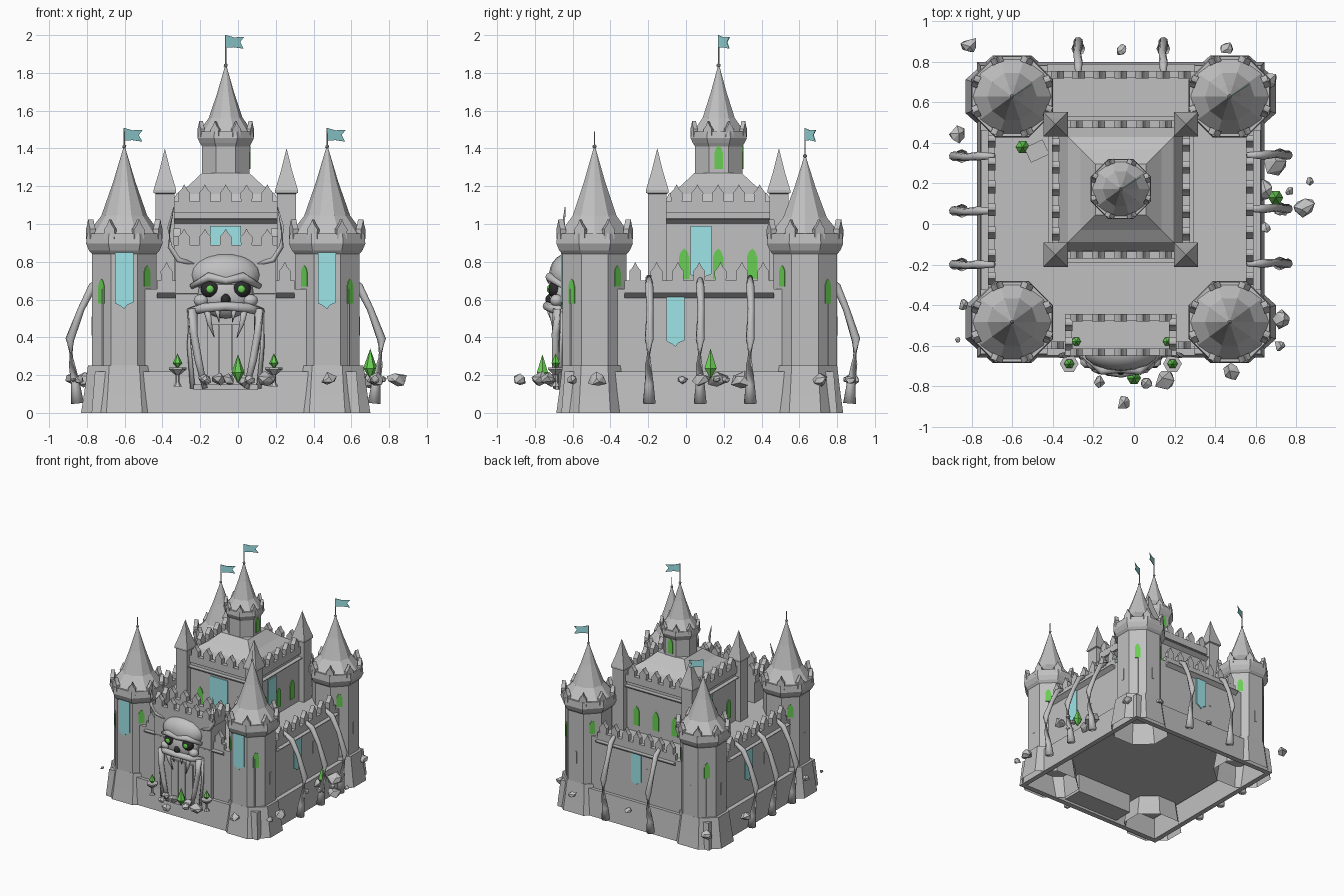
import bpy, bmesh, random
from math import pi, cos, sin, radians
from mathutils import Matrix, Vector

random.seed(4)
if "Cube" in bpy.data.objects:
    bpy.data.objects.remove(bpy.data.objects["Cube"])


def material(name, r, g, b):
    m = bpy.data.materials.new(name)
    m.use_nodes = True
    m.diffuse_color = (r, g, b, 1)
    m.node_tree.nodes["Principled BSDF"].inputs["Base Color"].default_value = (r, g, b, 1)
    return m


STONE = material("grey stone", .53, .53, .53)
CLOTH = material("pale cyan cloth", .35, .8, .82)
GREEN = material("glowing green", .14, .62, .085)
DARK = material("dark hollow", .025, .025, .025)


def finish(name, bm, mat, smooth=False):
    bmesh.ops.remove_doubles(bm, verts=bm.verts, dist=1e-5)
    bmesh.ops.recalc_face_normals(bm, faces=bm.faces)
    for f in bm.faces:
        f.smooth = smooth
    me = bpy.data.meshes.new(name)
    bm.to_mesh(me)
    bm.free()
    me.materials.append(mat)
    bpy.context.collection.objects.link(bpy.data.objects.new(name, me))


def at(x, y, z=0, yaw=0):
    return Matrix.Translation((x, y, z)) @ Matrix.Rotation(radians(yaw), 4, 'Z')


def box(bm, m, lo, hi):
    lo, hi = Vector(lo), Vector(hi)
    scale = Matrix.Diagonal((*(hi - lo), 1))
    bmesh.ops.create_cube(bm, size=1, matrix=m @ Matrix.Translation((lo + hi) / 2) @ scale)


def prism(bm, m, outline, t):
    """Outline in local x/z, extruded by t towards local -y."""
    a = [bm.verts.new(m @ Vector((u, 0, v))) for u, v in outline]
    b = [bm.verts.new(m @ Vector((u, -t, v))) for u, v in outline]
    bm.faces.new(a)
    bm.faces.new(b)
    for i in range(len(a)):
        bm.faces.new((a[i - 1], a[i], b[i], b[i - 1]))


def bridge(bm, rings):
    for a, b in zip(rings, rings[1:]):
        for i in range(len(a)):
            bm.faces.new((a[i - 1], a[i], b[i], b[i - 1]))


def lathe(bm, m, profile, n=8, caps=True):
    """Turned shape with flat sides towards the axes; radii are to the flats."""
    rings = []
    for r, z in profile:
        r = max(r, 1e-4) / cos(pi / n)
        rings.append([bm.verts.new(m @ Vector((r * sin((2 * i + 1) * pi / n),
                      r * cos((2 * i + 1) * pi / n), z))) for i in range(n)])
    bridge(bm, rings)
    if caps:
        bm.faces.new(rings[0])
        bm.faces.new(rings[-1])


def tube(bm, m, path, radii, n=8):
    pts = [m @ Vector(p) for p in path]
    rings = []
    for i, p in enumerate(pts):
        d = pts[min(i + 1, len(pts) - 1)] - pts[max(i - 1, 0)]
        q = d.to_track_quat('Z', 'Y')
        rings.append([bm.verts.new(p + q @ Vector((radii[i] * cos(2 * pi * k / n),
                      radii[i] * sin(2 * pi * k / n), 0))) for k in range(n)])
    bridge(bm, rings)
    bm.faces.new(rings[0])
    bm.faces.new(rings[-1])


def ball(bm, c, size):
    bmesh.ops.create_uvsphere(bm, u_segments=16, v_segments=10, radius=1,
                              matrix=Matrix.Translation(c) @ Matrix.Diagonal((*size, 1)))


def merlon(w, h):
    return [(-w, 0), (w, 0), (w * 1.05, .5 * h), (.45 * w, .72 * h), (0, h), (-.45 * w, .72 * h), (-w * 1.05, .5 * h)]


def window(w, h):
    return [(-w, 0), (w, 0), (w, .7 * h), (.6 * w, .9 * h), (0, h), (-.6 * w, .9 * h), (-w, .7 * h)]


def banner(w, h):
    return [(-w, h), (-w, .03), (-.4 * w, .015), (0, 0), (.3 * w, .02), (w, .035), (w, h)]


def slit(w, h):
    return [(-w, 0), (w, 0), (w, h), (-w, h)]


def ledge(bm, m, half, dist, z):
    """String course with a sloping underside."""
    prism(bm, m @ at(-half, -dist, z, 90), [(.01, -.03), (.01, .006), (-.035, .006), (-.035, 0)], 2 * half)


def battlement(bm, m, half, dist, z, n, h):
    """Low parapet with pointed merlons along one side."""
    box(bm, m, (-half, -dist, z - .06), (half, -dist + .035, z))
    for i in range(n):
        prism(bm, m @ at((2 * (i + .5) / n - 1) * half, -dist + .036, z), merlon(.03, h), .037)


new = bmesh.new
CX, CY = -.065, .07
HX, HY = .655, .685
SIDES = [(0, HY, HX), (90, HX, HY), (180, HY, HX), (270, HX, HY)]
stone_walls, crenels, glass, cloth, slits, bones = new(), new(), new(), new(), new(), new()

# Open plinth and curtain walls
plinth = new()
lathe(plinth, at(CX, CY) @ Matrix.Diagonal((.71, .73, 1, 1)),
      [(.94, .2), (.94, 0), (1.0, 0), (.975, .22), (.9, .22)], 4, False)
finish("plinth", plinth, STONE)
box(stone_walls, at(CX, CY), (-HX, -HY, .18), (HX, HY, .655))
for yaw, d, side in SIDES:
    m = at(CX, CY, 0, yaw)
    half = side - .29
    ledge(stone_walls, m, half, d, .632)
    battlement(crenels, m, half, d, .70, 7, .1)
    if yaw:
        prism(cloth, m @ at(-.125 if yaw != 180 else 0, -d, .35), banner(.048, .27), .008)
        prism(slits, m @ at(.095, -d, .41), slit(.01, .1), .003)
        # Bent limbs clinging to the wall
        reach = .85 if yaw == 180 else 1
        for u in ((-.265, .005, .27) if yaw != 180 else (-.21, .21)):
            tube(bones, m @ at(0, -d) @ Matrix.Diagonal((1, reach, 1, 1)),
                 [(u, -.13, .05), (u, -.14, .15), (u - .005, -.16, .26), (u, -.17, .39),
                  (u + .005, -.11, .55), (u, -.05, .67), (u, .03, .72)],
                 [.034, .024, .016, .024, .018, .022, .013])

# Keep with hipped roof
KX, KY, K = -.065, .17, .325
box(stone_walls, at(KX, KY), (-K, -K, .6), (K, K, 1.08))
for yaw in (0, 90, 180, 270):
    m = at(KX, KY, 0, yaw)
    ledge(stone_walls, m, K - .04, K, 1.026)
    battlement(crenels, m, K - .05, K + .015, 1.12, 5, .09)
    if yaw != 180:
        prism(cloth, m @ at(-.09 if yaw else 0, -K, .7), banner(.055 if yaw else .082, .29), .008)
    for u in ((-.18, 0, .18) if yaw else (-.18, .18)):
        prism(glass, m @ at(u, -K, .71), window(.028, .16), .006)
roof = new()
lathe(roof, at(KX, KY), [(.31, 1.07), (.26, 1.16), (.2, 1.2), (.125, 1.27)], 4)
finish("keep_roof", roof, STONE)

# Keep corner turrets
turrets = new()
for sx in (-1, 1):
    for sy in (-1, 1):
        lathe(turrets, at(KX + .322 * sx, KY + .322 * sy),
              [(.05, .6), (.05, 1.16), (.06, 1.165), (.06, 1.18), (.03, 1.28), (0, 1.4)], 4)
finish("keep_turrets", turrets, STONE)

# Round towers with collar, merlons, spire, pole and flag
towers, spires, flags = new(), new(), new()


def tower(x, y, r, z0, zc, k, apex, pole, flag):
    m = at(x, y)
    top = zc + k
    lathe(towers, m, [(r, z0), (r, zc - .02), (r * 1.1, zc), (r * 1.19, zc + .4 * k),
                      (r * 1.16, top), (r * .9, top)])
    lathe(spires, m, [(1.1 * r, top - .005), (.68 * r, top + .2 * (apex - top)),
                      (.33 * r, top + .58 * (apex - top)), (0, apex)], 10)
    for i in range(8):
        n = m @ at(0, 0, top - .03, 22.5 + 45 * i) @ at(0, -1.04 * r)
        prism(crenels, n, merlon(.13 * r + .006, .03 + .075 * r / .17), .18 * r)
    tube(spires, m, [(0, 0, apex - .03), (0, 0, pole)], [.0045, .003], 6)
    bmesh.ops.create_icosphere(spires, subdivisions=1, radius=.012, matrix=at(x, y, apex - .01))
    if flag:
        prism(flags, at(x, y, pole - .072, 32),
              [(0, .005), (.05, .008), (.11, 0), (.088, .035), (.112, .062), (.05, .06), (0, .072)], .004)


tower(KX, KY + .003, .125, 1.22, 1.43, .06, 1.85, 2.0, True)
for yaw in (90, 180):
    prism(glass, at(KX, KY + .003, 1.29, yaw) @ at(0, -.125), window(.022, .125), .006)
for sx in (-1, 1):
    for sy in (-1, 1):
        back = sy > 0
        x, y, r = CX + .537 * sx, .63 if back else -.484, .17
        tower(x, y, r, .2, .86, .09, 1.37 if back else 1.42, 1.508 if back else 1.49, back)
        lathe(towers, at(x, y) @ Matrix.Diagonal((1.04, .92, 1, 1)),
              [(.22, 0), (.205, .1), (.185, .25), (.165, .25)], 8, False)
        # Corner windows: the outermost is lower than its neighbours
        for yaw in (45, 135, 225, 315):
            ox, oy = sin(radians(yaw)) * sx, -cos(radians(yaw)) * sy
            if ox + oy > -.5:
                low = ox + oy > .5
                prism(glass, at(x, y, .58 if low else .67, yaw) @ at(0, -r), window(.022, .13 if low else .11), .004)
        prism(slits, at(x, y, .41, 90 * sx) @ at(0, -r), slit(.01, .1), .003)
        if back:
            prism(slits, at(x, y, .41, 180) @ at(0, -r), slit(.01, .1), .003)
        else:
            prism(cloth, at(x, y, .55) @ at(0, -r), banner(.048, .3), .008)
finish("towers", towers, STONE)
finish("spires", spires, STONE)
finish("flags", flags, CLOTH)

# Gatehouse
GY = -.545
box(stone_walls, at(CX, GY), (-.265, -.1, .02), (.265, .1, .85))
for yaw, d, half, n in ((0, .105, .275, 5), (180, .1, .275, 5), (90, .275, .095, 2), (270, .275, .095, 2)):
    battlement(crenels, at(CX, GY, 0, yaw), half, d, .89, n, .085)
door = new()
for i in range(3):
    box(door, at(CX, -.645), (-.1 + .068 * i, -.015, .12), (-.036 + .068 * i, .02, .47))
box(door, at(CX, -.66), (-.17, -.03, .12), (.17, .03, .15))
finish("gate_door", door, STONE)

# Skull over the gate
skull, hollow, pupils = new(), new(), new()
ball(skull, (CX, -.63, .73), (.185, .095, .113))
ball(skull, (CX, -.645, .62), (.15, .08, .12))
tube(skull, at(CX, 0), [(-.18, -.65, .67), (-.09, -.722, .72), (0, -.715, .7), (.09, -.722, .72), (.18, -.65, .67)],
     [.015, .024, .02, .024, .015])
tube(skull, at(CX, 0), [(-.19, -.64, .535), (-.12, -.71, .555), (0, -.735, .565), (.12, -.71, .555), (.19, -.64, .535)],
     [.022, .026, .024, .026, .022])
ball(hollow, (CX, -.705, .6), (.028, .04, .034))
for s in (-1, 1):
    m = at(CX, 0) @ Matrix.Diagonal((s, 1, 1, 1))
    ball(hollow, (CX + .083 * s, -.695, .655), (.05, .035, .046))
    ball(pupils, (CX + .083 * s, -.726, .655), (.02, .01, .02))
    ball(skull, (CX + .13 * s, -.685, .595), (.04, .035, .033))
    # Tusks beside the door, fangs and thin horns
    tube(bones, m, [(.175, -.68, .55), (.17, -.69, .42), (.145, -.69, .28), (.11, -.69, .13)], [.026, .022, .02, .014])
    tube(bones, m, [(.19, -.655, .55), (.195, -.66, .36), (.175, -.665, .13)], [.014, .011, .014])
    tube(bones, m, [(.1, -.71, .55), (.085, -.7, .47), (.06, -.69, .4)], [.02, .013, .002])
    tube(bones, m, [(.045, -.725, .55), (.035, -.71, .48)], [.016, .002])
    tube(bones, m, [(.17, -.63, .79), (.25, -.64, .81), (.295, -.65, .88), (.3, -.65, .98), (.275, -.64, 1.09)],
         [.016, .015, .013, .01, .002])
finish("skull", skull, STONE, True)
finish("skull_hollows", hollow, DARK, True)
finish("skull_pupils", pupils, GREEN, True)
finish("bones", bones, STONE, True)

finish("walls", stone_walls, STONE)
finish("battlements", crenels, STONE)
finish("windows", glass, GREEN)
finish("banners", cloth, CLOTH)
finish("arrow_slits", slits, STONE)

# Crystals and their stands
crystals, stands = new(), new()
for x, y, z, r, h in ((-.32, -.69, .235, .022, .08), (.19, -.69, .235, .022, .08), (0, -.76, .16, .03, .15),
                      (.7, .13, .18, .032, .16), (-.55, .38, .66, .03, .1),
                      (-.285, -.58, .85, .02, .05), (.165, -.58, .85, .02, .05)):
    lathe(crystals, at(x, y, z), [(0, 0), (r, .35 * h), (0, h)], 6)
for x in (-.32, .19):
    lathe(stands, at(x, -.69), [(.02, .14), (.01, .16), (.01, .2), (.04, .23), (.04, .24), (.01, .24)], 6)
finish("crystals", crystals, GREEN)
finish("crystal_stands", stands, STONE)

# Scattered rubble
rocks = new()
for x, y, r in ((-.81, .88, .045), (-.06, .86, .028), (.46, .87, .035), (.67, .71, .04), (-.87, .44, .045),
                (-.84, -.4, .03), (-.87, -.57, .015), (-.05, -.88, .036), (.15, -.77, .05), (-.17, -.78, .03),
                (.06, -.79, .03), (.48, -.73, .045), (.73, -.47, .05), (.72, -.6, .03), (.84, .08, .055), (.7, .3, .065),
                (.64, .17, .05), (.77, .16, .022), (.87, .21, .022), (.65, -.02, .03), (.73, .07, .035),
                (-.1, -.72, .045), (-.18, -.71, .035), (.03, -.71, .04)):
    v = bmesh.ops.create_icosphere(rocks, subdivisions=1, radius=r,
                                   matrix=at(x, y, .175, random.uniform(0, 90)) @ Matrix.Diagonal((1, .9, .75, 1)))["verts"]
    for p in v:
        p.co += Vector([random.uniform(-.22, .22) * r for _ in range(3)])
box(rocks, at(-.48, .36, .66, 25), (-.05, -.04, 0), (.05, .04, .05))
finish("rubble", rocks, STONE)
